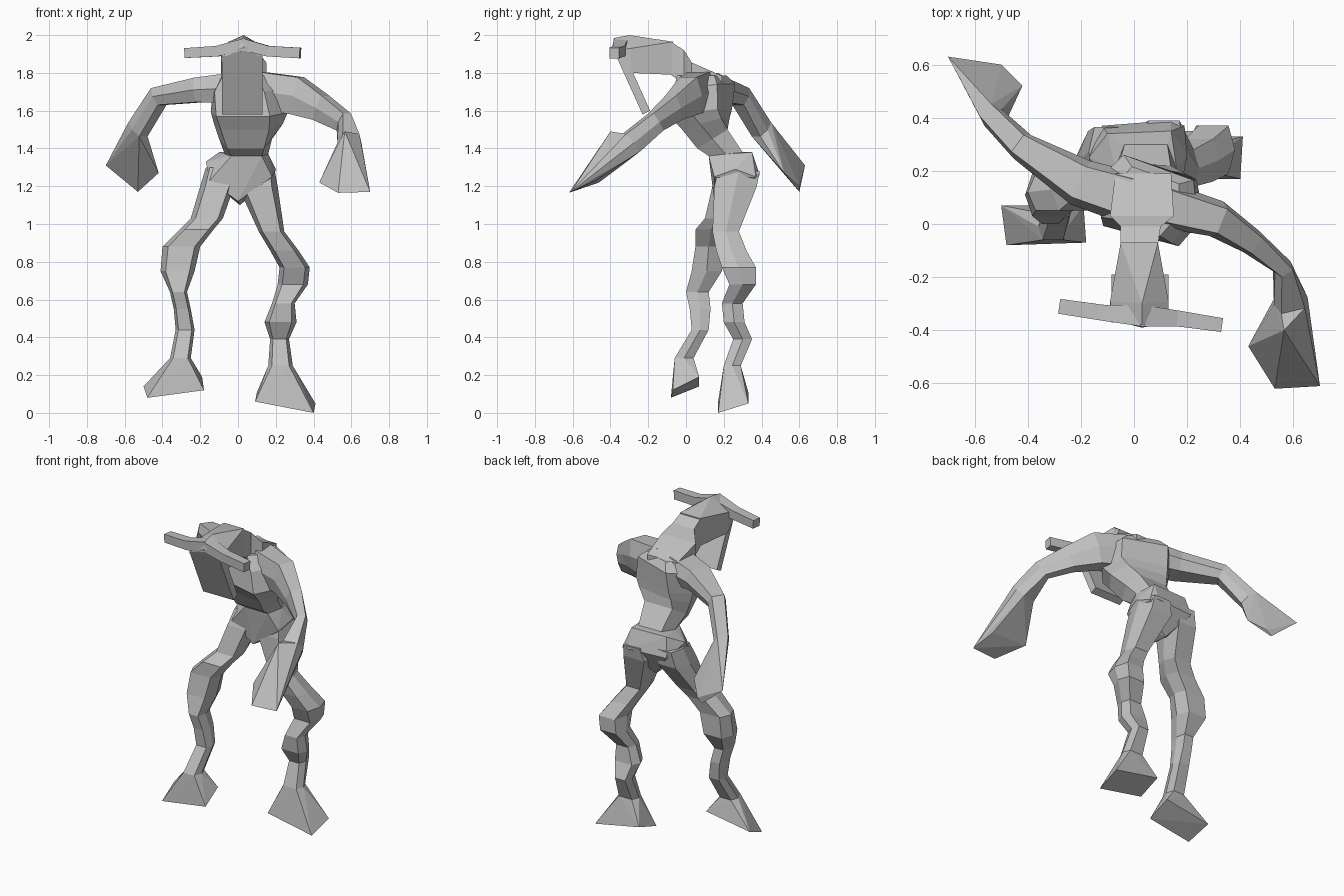
import bpy, bmesh
from math import radians
from mathutils import Vector, Matrix

cube = bpy.data.objects.get("Cube")
if cube:
    bpy.data.objects.remove(cube, do_unlink=True)

grey = bpy.data.materials.new("clay_grey")
grey.use_nodes = True
colour = (0.53, 0.53, 0.53, 1)
grey.diffuse_color = colour
grey.node_tree.nodes["Principled BSDF"].inputs["Base Color"].default_value = colour

HEX = [(1, 0), (.7, 1), (-.7, 1), (-1, 0), (-.7, -1), (.7, -1)]
SQUARE = [(1, 1), (-1, 1), (-1, -1), (1, -1)]


def finish(name, bm):
    bmesh.ops.recalc_face_normals(bm, faces=bm.faces)
    mesh = bpy.data.meshes.new(name)
    bm.to_mesh(mesh)
    bm.free()
    mesh.materials.append(grey)
    obj = bpy.data.objects.new(name, mesh)
    bpy.context.collection.objects.link(obj)
    return obj


def loft(name, rings):
    """Skin a list of equal-length point rings and cap both ends."""
    bm = bmesh.new()
    rows = [[bm.verts.new(p) for p in ring] for ring in rings]
    n = len(rows[0])
    for a, b in zip(rows, rows[1:]):
        for i in range(n):
            j = (i + 1) % n
            bm.faces.new((a[i], a[j], b[j], b[i]))
    bm.faces.new(rows[0])
    bm.faces.new(rows[-1])
    return finish(name, bm)


def hull(name, points):
    """Faceted block wrapped around a few corner points."""
    bm = bmesh.new()
    for p in points:
        bm.verts.new(p)
    res = bmesh.ops.convex_hull(bm, input=bm.verts)
    junk = {e for e in res["geom_interior"] + res["geom_unused"]
            if isinstance(e, bmesh.types.BMVert)}
    bmesh.ops.delete(bm, geom=list(junk), context="VERTS")
    return finish(name, bm)


def level_ring(z, x0, x1, y0, y1, tilt=0, yaw=0):
    """Horizontal six-sided ring; tilt raises the back, yaw twists it."""
    mid = Vector(((x0 + x1) / 2, (y0 + y1) / 2, z))
    turn = Matrix.Rotation(radians(yaw), 3, "Z")
    return [mid + turn @ Vector((u * (x1 - x0) / 2, v * (y1 - y0) / 2, v * tilt))
            for u, v in HEX]


def tube_rings(path, section):
    """Rings square to a path of (x, y, z, half width, half height)."""
    pts = [Vector(p[:3]) for p in path]
    rings = []
    for i, (p, row) in enumerate(zip(pts, path)):
        along = (pts[min(i + 1, len(pts) - 1)] - pts[max(i - 1, 0)]).normalized()
        side = along.cross(Vector((0, 0, 1))).normalized()
        up = side.cross(along)
        rings.append([p + side * u * row[3] + up * v * row[4] for u, v in section])
    return rings


def slab(y, x0, x1, z0, z1):
    return [(x0, y, z0), (x1, y, z0), (x1, y, z1), (x0, y, z1)]


# Torso, from waist to shoulders, twisting towards the chest
torso = [level_ring(*row) for row in [
    (1.37, -.07, .16, .12, .3, .01),
    (1.45, -.1, .18, .06, .22, .05),
    (1.53, -.13, .24, 0, .21, .03, -10),
    (1.59, -.15, .27, -.05, .21, .02, -15),
    (1.72, -.15, .25, -.03, .22, .02, -20),
    (1.785, -.09, .18, -.02, .19, 0, -20),
]]
loft("torso", torso)

# Pelvis: wide hips tapering to the crotch
hull("pelvis", torso[0] + [
    (-.15, .15, 1.23), (.18, .15, 1.25), (0, .15, 1.12), (.01, .29, 1.1),
    (-.17, .25, 1.33), (.2, .26, 1.29), (-.1, .34, 1.38), (.14, .35, 1.38),
    (-.12, .37, 1.26), (.14, .39, 1.26), (.19, .37, 1.25)])

# Legs, hip to ankle
left_leg = [level_ring(*row) for row in [
    (1.28, .03, .195, .17, .39),
    (1.2, 0, .21, .15, .375),
    (.96, .11, .245, .14, .28),
    (.86, .17, .32, .16, .32),
    (.77, .22, .38, .19, .37),
    (.68, .21, .37, .23, .37),
    (.58, .18, .3, .19, .3),
    (.48, .14, .31, .2, .31),
    (.39, .17, .27, .25, .35),
    (.25, .16, .29, .2, .29),
]]
right_leg = [level_ring(*row) for row in [
    (1.3, -.17, -.03, .18, .365),
    (1.2, -.2, -.02, .14, .35),
    (1.03, -.25, -.08, .1, .24),
    (.97, -.31, -.13, .05, .21),
    (.88, -.4, -.2, .05, .19),
    (.75, -.41, -.23, .03, .19),
    (.64, -.36, -.27, 0, .12),
    (.55, -.34, -.25, .02, .13),
    (.44, -.33, -.23, .03, .12),
    (.29, -.36, -.25, -.06, .04),
]]
loft("left_leg", left_leg)
loft("right_leg", right_leg)

# Flared feet with tilted soles
hull("left_foot", left_leg[-1] + [
    (.4, .17, 0), (.09, .17, .06), (.41, .33, .05), (.1, .33, .11)])
hull("right_foot", right_leg[-1] + [
    (-.48, -.08, .08), (-.18, -.07, .12), (-.5, .07, .14), (-.19, .07, .19)])

# Arms, one swung forward and one back
left_arm = tube_rings([
    (.08, .08, 1.71, .09, .1),
    (.31, .02, 1.68, .07, .1),
    (.44, -.065, 1.615, .05, .07),
    (.56, -.16, 1.54, .035, .055),
    (.59, -.29, 1.43, .065, .06),
], HEX)
right_arm = tube_rings([
    (-.02, .1, 1.72, .1, .08),
    (-.2, .155, 1.71, .09, .065),
    (-.42, .29, 1.675, .055, .05),
    (-.53, .4, 1.5, .045, .055),
], HEX)
loft("left_arm", left_arm)
loft("right_arm", right_arm)

# Wedge hands
hull("left_hand", left_arm[-1] + [
    (.565, -.4, 1.49),
    (.43, -.46, 1.22), (.53, -.62, 1.165), (.7, -.61, 1.17), (.66, -.48, 1.23)])
hull("right_hand", right_arm[-1] + [
    (-.7, .63, 1.31), (-.53, .6, 1.17), (-.42, .52, 1.27), (-.5, .6, 1.2)])

# Neck rising forward out of the shoulders
loft("neck", [slab(*row) for row in [
    (.19, -.07, .14, 1.64, 1.785),
    (.03, -.09, .15, 1.68, 1.855),
    (-.01, -.05, .1, 1.74, 1.92),
    (-.08, -.05, .09, 1.79, 1.965),
]])

# Head with a peaked crown
hull("head", slab(-.07, -.05, .09, 1.79, 1.965) + slab(-.29, -.09, .13, 1.8, 1.93) + [
    (-.09, -.36, 1.87), (.13, -.36, 1.87), (-.08, -.36, 1.92), (.13, -.37, 1.92),
    (.03, -.39, 1.94), (.03, -.38, 1.985), (.03, -.3, 2)])

# Long face plate hanging from the brow
hull("face_plate", [(x, y, z) for x in (-.085, .13) for y, z in [
    (-.37, 1.89), (-.28, 1.8), (-.23, 1.58), (-.19, 1.6)]])

# Horizontal horns
loft("horns", tube_rings([
    (-.28, -.31, 1.905, .028, .026),
    (-.11, -.335, 1.915, .03, .028),
    (.03, -.345, 1.95, .04, .032),
    (.16, -.355, 1.915, .03, .028),
    (.33, -.38, 1.905, .026, .028),
], SQUARE))
